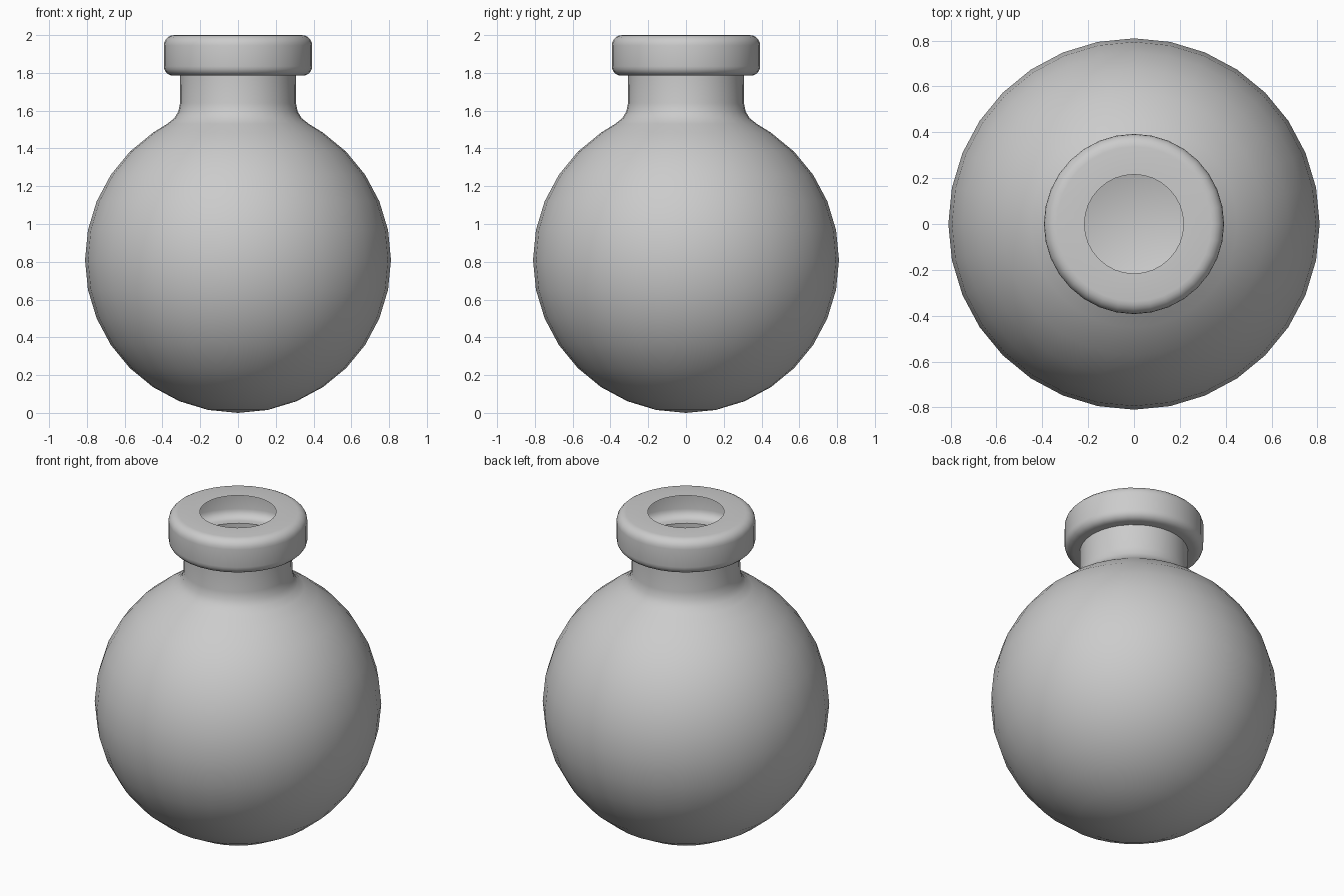
import bpy, math

if "Cube" in bpy.data.objects:
    bpy.data.objects.remove(bpy.data.objects["Cube"])

SEGMENTS = 32


def lathe(name, profile):
    """Revolve (radius, height) points around z as a single open skin."""
    verts, rings, faces = [], [], []
    for r, z in profile:
        if r == 0:
            rings.append([len(verts)] * SEGMENTS)
            verts.append((0, 0, z))
        else:
            rings.append([len(verts) + i for i in range(SEGMENTS)])
            for i in range(SEGMENTS):
                a = 2 * math.pi * i / SEGMENTS
                verts.append((r * math.cos(a), r * math.sin(a), z))
    for lo, hi in zip(rings, rings[1:]):
        for i in range(SEGMENTS):
            j = (i + 1) % SEGMENTS
            quad = [lo[i], lo[j], hi[j], hi[i]]
            faces.append(list(dict.fromkeys(quad)))
    mesh = bpy.data.meshes.new(name)
    mesh.from_pydata(verts, [], faces)
    obj = bpy.data.objects.new(name, mesh)
    bpy.context.collection.objects.link(obj)
    bpy.ops.object.select_all(action='DESELECT')
    obj.select_set(True)
    bpy.context.view_layer.objects.active = obj
    bpy.ops.object.shade_smooth_by_angle(angle=math.radians(40))
    return obj


def arc(cr, cz, radius, start, end, steps):
    out = []
    for i in range(steps + 1):
        a = math.radians(start + (end - start) * i / steps)
        out.append((cr + radius * math.cos(a), cz + radius * math.sin(a)))
    return out


# Round body flowing through a small fillet into the neck
R = 0.81
body = [(0, 0)] + arc(0, R, R, -78.75, 56.25, 12)
fillet = [(0.375, 1.53), (0.337, 1.56), (0.316, 1.595), (0.307, 1.64)]
lathe("flask_body", body + fillet + [(0.306, 1.785)])

# Hollow rounded rim with a flat top around the mouth
rim = [(0.306, 1.785)]
rim += arc(0.343, 1.835, 0.05, -90, 0, 5)
rim += arc(0.338, 1.945, 0.055, 0, 90, 5)
rim += [(0.216, 2.0)]
lathe("flask_rim", rim)
